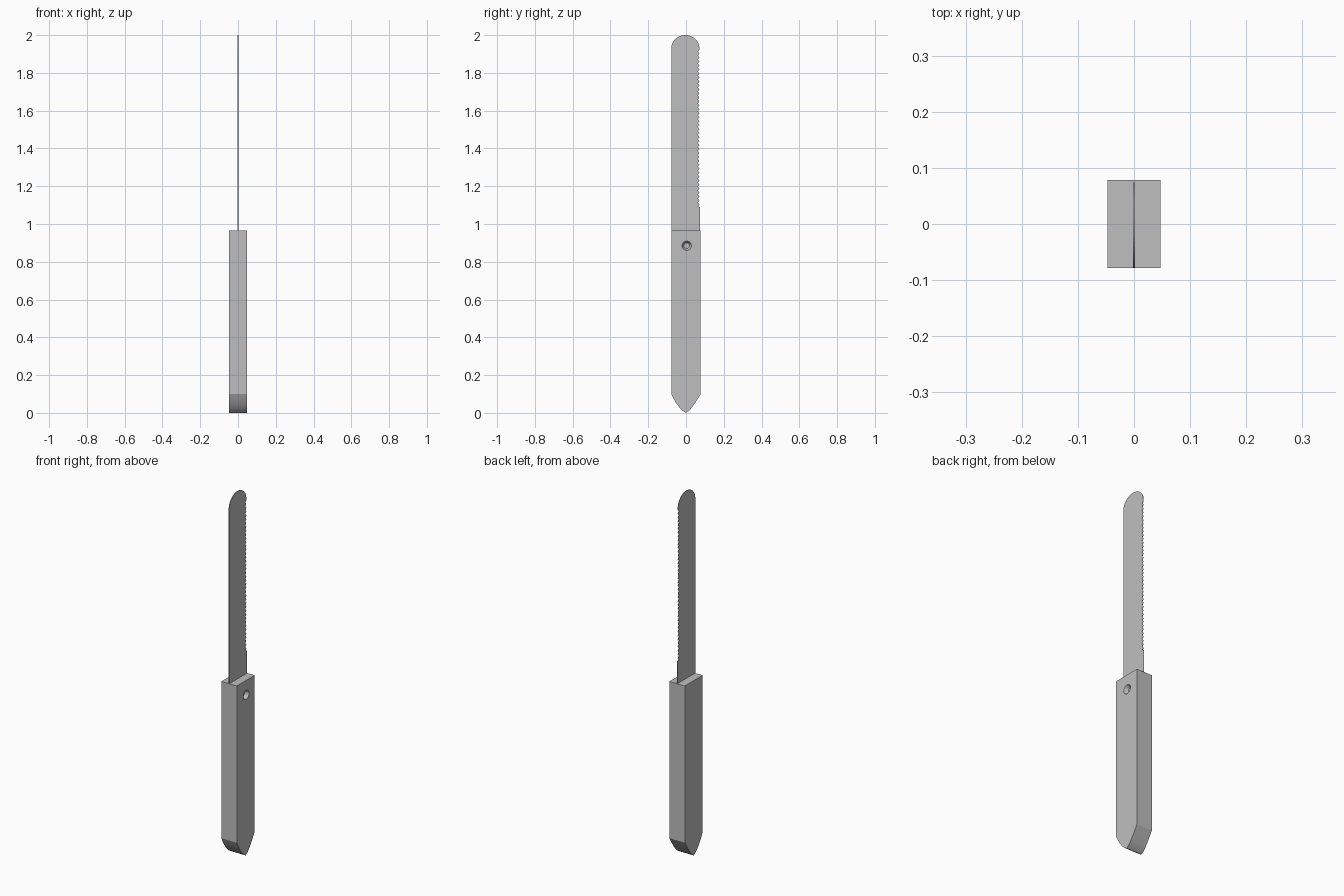
import bpy, bmesh, math

cube = bpy.data.objects.get("Cube")
if cube:
    bpy.data.objects.remove(cube)

grey = bpy.data.materials.new("plain grey")
grey.use_nodes = True
COLOUR = (0.52, 0.52, 0.52, 1)
grey.diffuse_color = COLOUR
grey.node_tree.nodes["Principled BSDF"].inputs["Base Color"].default_value = COLOUR

HALF_W, HALF_T, SHOULDER = 0.078, 0.047, 0.965


def slab(name, outline, half_thickness):
    """Extrude a (y, z) outline across x; half_thickness is a function of y."""
    bm = bmesh.new()
    left = [bm.verts.new((half_thickness(y), y, z)) for y, z in outline]
    right = [bm.verts.new((-half_thickness(y), y, z)) for y, z in outline]
    bm.faces.new(left)
    bm.faces.new(right[::-1])
    n = len(outline)
    for i in range(n):
        j = (i + 1) % n
        bm.faces.new((left[j], left[i], right[i], right[j]))
    bmesh.ops.recalc_face_normals(bm, faces=bm.faces)
    mesh = bpy.data.meshes.new(name)
    bm.to_mesh(mesh)
    bm.free()
    mesh.materials.append(grey)
    obj = bpy.data.objects.new(name, mesh)
    bpy.context.collection.objects.link(obj)
    return obj


# Handle: rectangular bar with a rounded, pointed butt
butt = [(-HALF_W, 0.1), (-0.066, 0.075), (-0.05, 0.049), (-0.033, 0.026),
        (-0.016, 0.01), (0, 0), (0.016, 0.011), (0.033, 0.031),
        (0.05, 0.055), (0.066, 0.081), (HALF_W, 0.1)]
handle = slab("handle", butt + [(HALF_W, SHOULDER), (-HALF_W, SHOULDER)],
              lambda y: HALF_T)

# Countersunk blind hole on the left side of the handle
DEPTH, OVER = 0.02, 0.002
slope = 0.01 / DEPTH
bpy.ops.mesh.primitive_cone_add(
    vertices=32, radius1=0.015, radius2=0.025 + OVER * slope, depth=DEPTH + OVER,
    location=(HALF_T + (OVER - DEPTH) / 2, 0.004, 0.885),
    rotation=(0, math.pi / 2, 0))
cutter = bpy.context.object
cutter.name = "hole_cutter"
cutter.hide_render = True
cutter.data.materials.append(grey)
cut = handle.modifiers.new("hole", "BOOLEAN")
cut.operation = "DIFFERENCE"
cut.solver = "EXACT"
cut.object = cutter
bpy.ops.object.select_all(action="DESELECT")
bpy.context.view_layer.objects.active = handle
handle.select_set(True)
bpy.ops.object.modifier_apply(modifier="hole")
bpy.data.objects.remove(cutter)
bpy.ops.object.shade_smooth_by_angle(angle=math.radians(25))

# Blade: straight spine, round tip, serrated edge, plain heel
TEETH, HEEL, TIP = 40, 1.09, 1.93
ROOT, CREST, EDGE = 0.063, 0.071, 0.075
outline = [(-HALF_W, SHOULDER - 0.01), (EDGE, SHOULDER - 0.01), (EDGE, HEEL)]
pitch = (TIP - HEEL) / TEETH
for i in range(TEETH):
    z = HEEL + i * pitch
    outline += [(ROOT, z + pitch * 0.15), (CREST, z + pitch * 0.6)]
mid, radius = (CREST - HALF_W) / 2, (CREST + HALF_W) / 2
for i in range(25):
    a = math.pi * i / 24
    outline.append((mid + radius * math.cos(a), TIP + (2 - TIP) * math.sin(a)))
slab("blade", outline, lambda y: 0.0022 - 0.001 * (y + HALF_W) / (2 * HALF_W))
